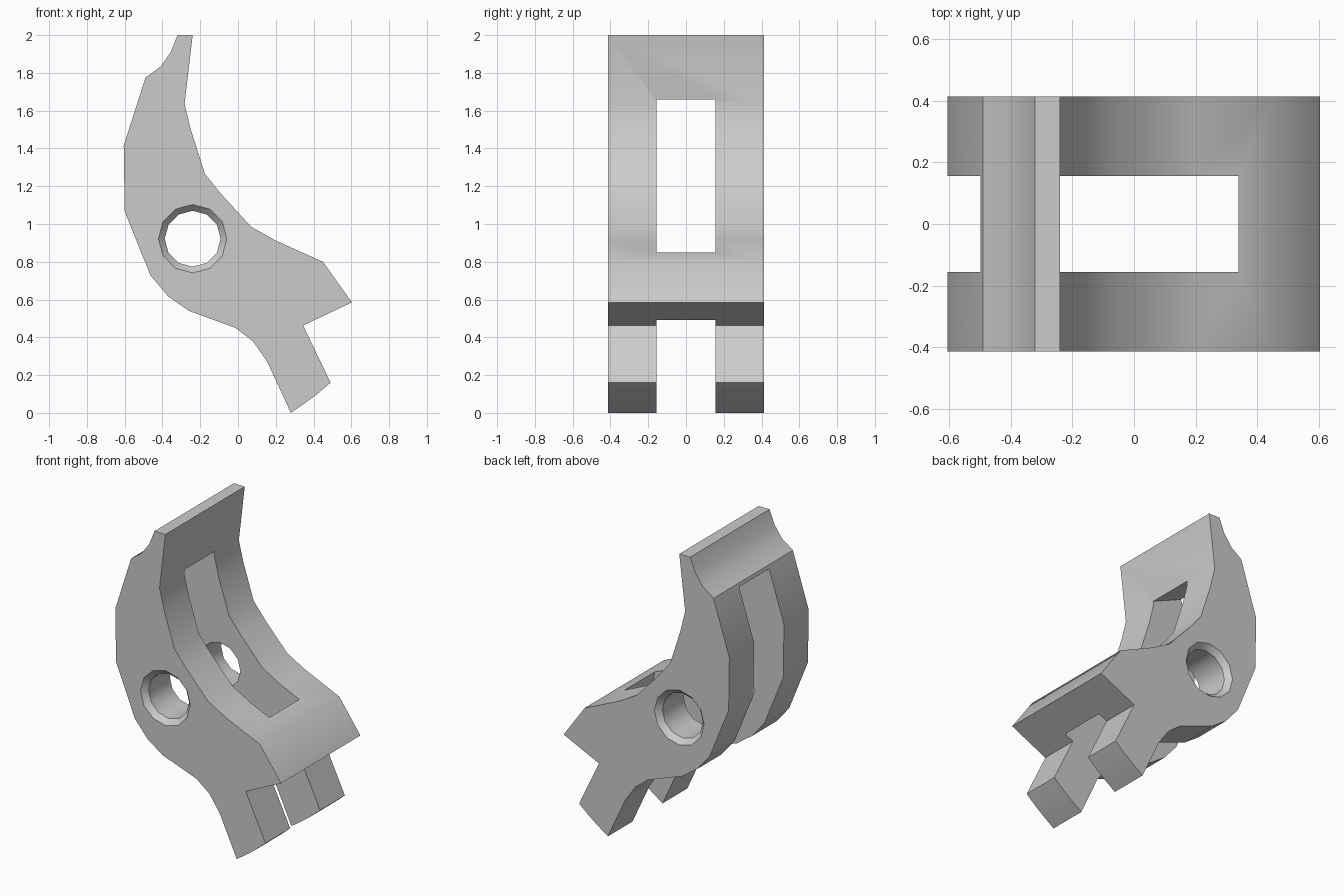
import bpy, bmesh, math

if "Cube" in bpy.data.objects:
    bpy.data.objects.remove(bpy.data.objects["Cube"])

HALF_W = 0.413
SLOT = 0.156


def finish(name, bm):
    bmesh.ops.recalc_face_normals(bm, faces=bm.faces[:])
    me = bpy.data.meshes.new(name)
    bm.to_mesh(me)
    bm.free()
    ob = bpy.data.objects.new(name, me)
    bpy.context.collection.objects.link(ob)
    return ob


def loft(name, rings):
    """Join matching rings of points and cap both ends."""
    bm = bmesh.new()
    loops = [[bm.verts.new(p) for p in r] for r in rings]
    n = len(loops[0])
    for a, b in zip(loops, loops[1:]):
        for i in range(n):
            j = (i + 1) % n
            bm.faces.new((a[i], a[j], b[j], b[i]))
    bm.faces.new(loops[0])
    bm.faces.new(loops[-1])
    return finish(name, bm)


def extrude(name, profile, half):
    return loft(name, [[(x, y, z) for x, z in profile] for y in (-half, half)])


def cut(ob, cutter):
    m = ob.modifiers.new("cut", "BOOLEAN")
    m.operation = "DIFFERENCE"
    m.solver = "EXACT"
    m.object = cutter
    cutter.hide_render = True
    bpy.context.view_layer.objects.active = ob
    bpy.ops.object.modifier_apply(modifier=m.name)
    bpy.data.objects.remove(cutter)


# curved body, side outline in x and z
body = extrude("hinge_bracket", [
    (-0.32, 2.0), (-0.24, 2.0), (-0.283, 1.635), (-0.25, 1.50), (-0.175, 1.265),
    (-0.09, 1.16), (0.07, 0.985), (0.20, 0.912), (0.45, 0.80), (0.603, 0.585),
    (0.345, 0.463), (0.49, 0.16), (0.42, 0.10), (0.35, 0.048), (0.28, 0.0),
    (0.155, 0.27), (0.08, 0.378), (-0.013, 0.45), (-0.26, 0.54), (-0.37, 0.617),
    (-0.463, 0.727), (-0.60, 1.066), (-0.605, 1.415), (-0.49, 1.775),
    (-0.41, 1.833), (-0.357, 1.908)], HALF_W)

# central slot, leaving the top cap and the lower bridge
cut(body, extrude("slot_cutter", [
    (0.0, 1.54), (-0.28, 1.66), (-0.50, 1.755), (-0.80, 1.885), (-0.80, -0.2),
    (0.70, -0.2), (0.70, 0.40), (0.405, 0.49), (0.34, 0.84), (0.30, 1.06)], SLOT))

# twelve-sided pin hole, chamfered at both outer faces
rings = []
for y, r in ((-0.433, 0.20), (-0.378, 0.148), (0.378, 0.148), (0.433, 0.20)):
    rings.append([(-0.24 + r * math.sin(k * math.pi / 6), y,
                   0.922 + r * math.cos(k * math.pi / 6)) for k in range(12)])
cut(body, loft("pin_hole_cutter", rings))

# smooth the curved walls, keep the corners sharp
bpy.ops.object.select_all(action="DESELECT")
body.select_set(True)
bpy.context.view_layer.objects.active = body
bpy.ops.object.shade_smooth_by_angle(angle=math.radians(32))
